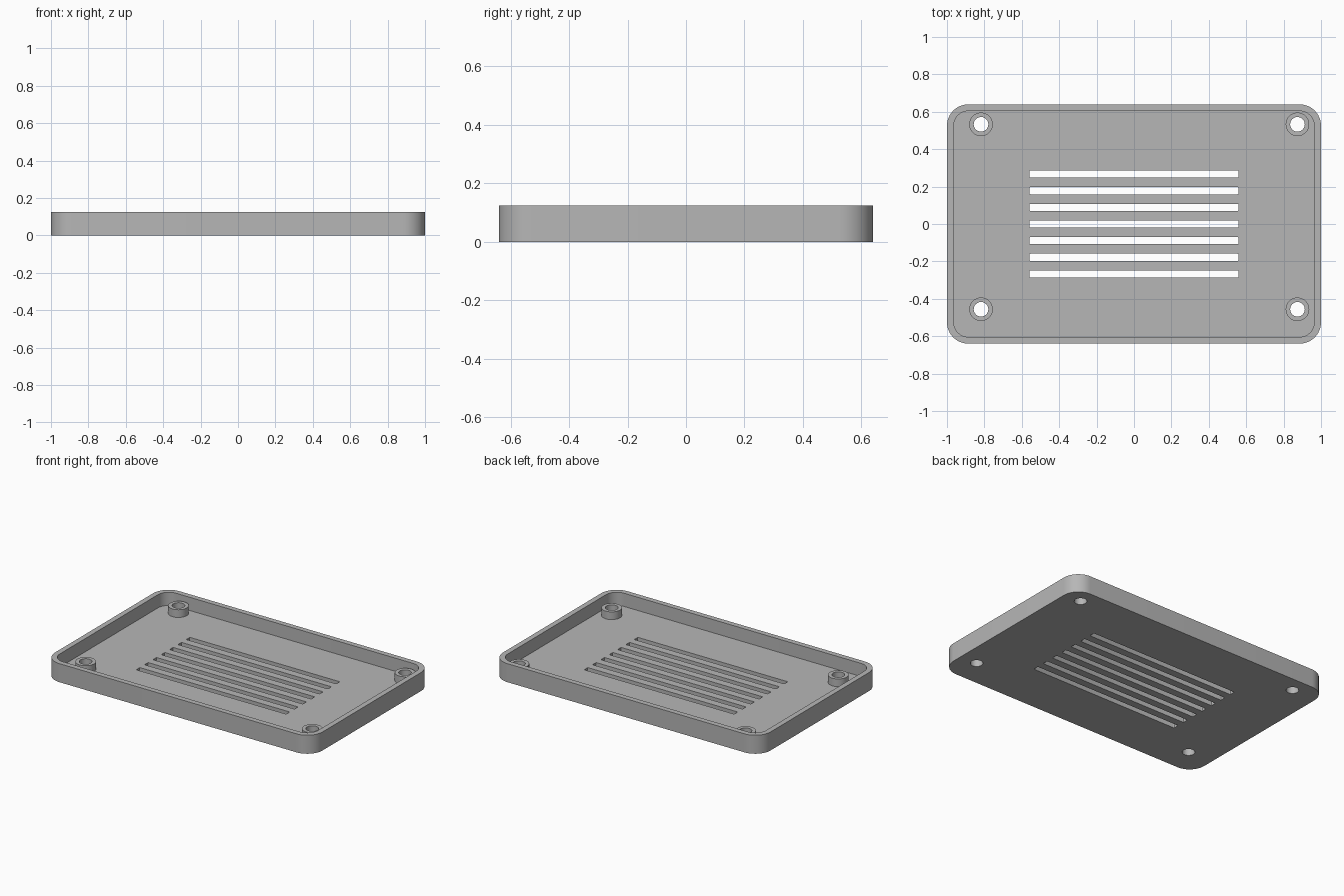
import bpy
import bmesh
from math import cos, sin, pi, radians

if "Cube" in bpy.data.objects:
    bpy.data.objects.remove(bpy.data.objects["Cube"])

# Main dimensions
HALF_X, HALF_Y, HEIGHT = 1.0, 0.64, 0.125
WALL = FLOOR = 0.036
CORNER = 0.115
BOSS_TOP, BOSS_R, HOLE_R = 0.088, 0.063, 0.039
SLOT_X, SLOT_Y, SLOT_PITCH = 0.56, 0.019, 0.089
BOSSES = {
    "back_right": (-0.818, 0.533), "back_left": (0.874, 0.533),
    "front_right": (-0.818, -0.456), "front_left": (0.874, -0.456),
}

grey = bpy.data.materials.new("plain grey")
grey.use_nodes = True
colour = (0.47, 0.47, 0.47, 1)
grey.diffuse_color = colour
grey.node_tree.nodes["Principled BSDF"].inputs["Base Color"].default_value = colour


def outline(hx, hy, r, steps=12, centre=(0, 0)):
    """Rounded rectangle, counterclockwise; a circle when hx = hy = r."""
    points = []
    for i, (sx, sy) in enumerate([(1, 1), (-1, 1), (-1, -1), (1, -1)]):
        last = steps if hx == r else steps + 1
        for k in range(last):
            a = (i + k / steps) * pi / 2
            points.append((centre[0] + sx * (hx - r) + r * cos(a),
                           centre[1] + sy * (hy - r) + r * sin(a)))
    return points


def prisms(name, outlines, z0, z1):
    """One object holding an upright prism for each outline."""
    bm = bmesh.new()
    for points in outlines:
        low = [bm.verts.new((x, y, z0)) for x, y in points]
        high = [bm.verts.new((x, y, z1)) for x, y in points]
        bm.faces.new(low[::-1])
        bm.faces.new(high)
        for i in range(len(points)):
            j = (i + 1) % len(points)
            bm.faces.new((low[i], low[j], high[j], high[i]))
    mesh = bpy.data.meshes.new(name)
    bm.to_mesh(mesh)
    bm.free()
    mesh.materials.append(grey)
    obj = bpy.data.objects.new(name, mesh)
    bpy.context.collection.objects.link(obj)
    return obj


def cut(obj, cutters):
    """Subtract the cutters and keep the resulting mesh."""
    for cutter in cutters:
        mod = obj.modifiers.new("cut", "BOOLEAN")
        mod.operation = "DIFFERENCE"
        mod.solver = "EXACT"
        mod.object = cutter
    graph = bpy.context.evaluated_depsgraph_get()
    mesh = bpy.data.meshes.new_from_object(obj.evaluated_get(graph))
    obj.modifiers.clear()
    obj.data = mesh
    mesh.shade_smooth()
    mesh.set_sharp_from_angle(angle=radians(30))


# Cutters: tray cavity, vent slots, screw holes
cavity = prisms("cavity_cutter",
                [outline(HALF_X - WALL, HALF_Y - WALL, CORNER - WALL)],
                FLOOR, HEIGHT + 0.1)
slots = prisms("slot_cutter",
               [outline(SLOT_X, SLOT_Y, 0.006, 3, (0, i * SLOT_PITCH))
                for i in range(-3, 4)], -0.1, HEIGHT)
holes = prisms("hole_cutter",
               [outline(HOLE_R, HOLE_R, HOLE_R, 10, c) for c in BOSSES.values()],
               -0.1, HEIGHT + 0.1)

# Tray with raised rim
tray = prisms("tray", [outline(HALF_X, HALF_Y, CORNER)], 0, HEIGHT)
cut(tray, [cavity, slots, holes])

# Screw bosses standing on the floor
for place, centre in BOSSES.items():
    boss = prisms("screw_boss_" + place,
                  [outline(BOSS_R, BOSS_R, BOSS_R, 10, centre)], FLOOR, BOSS_TOP)
    cut(boss, [holes])

for cutter in (cavity, slots, holes):
    bpy.data.objects.remove(cutter)
